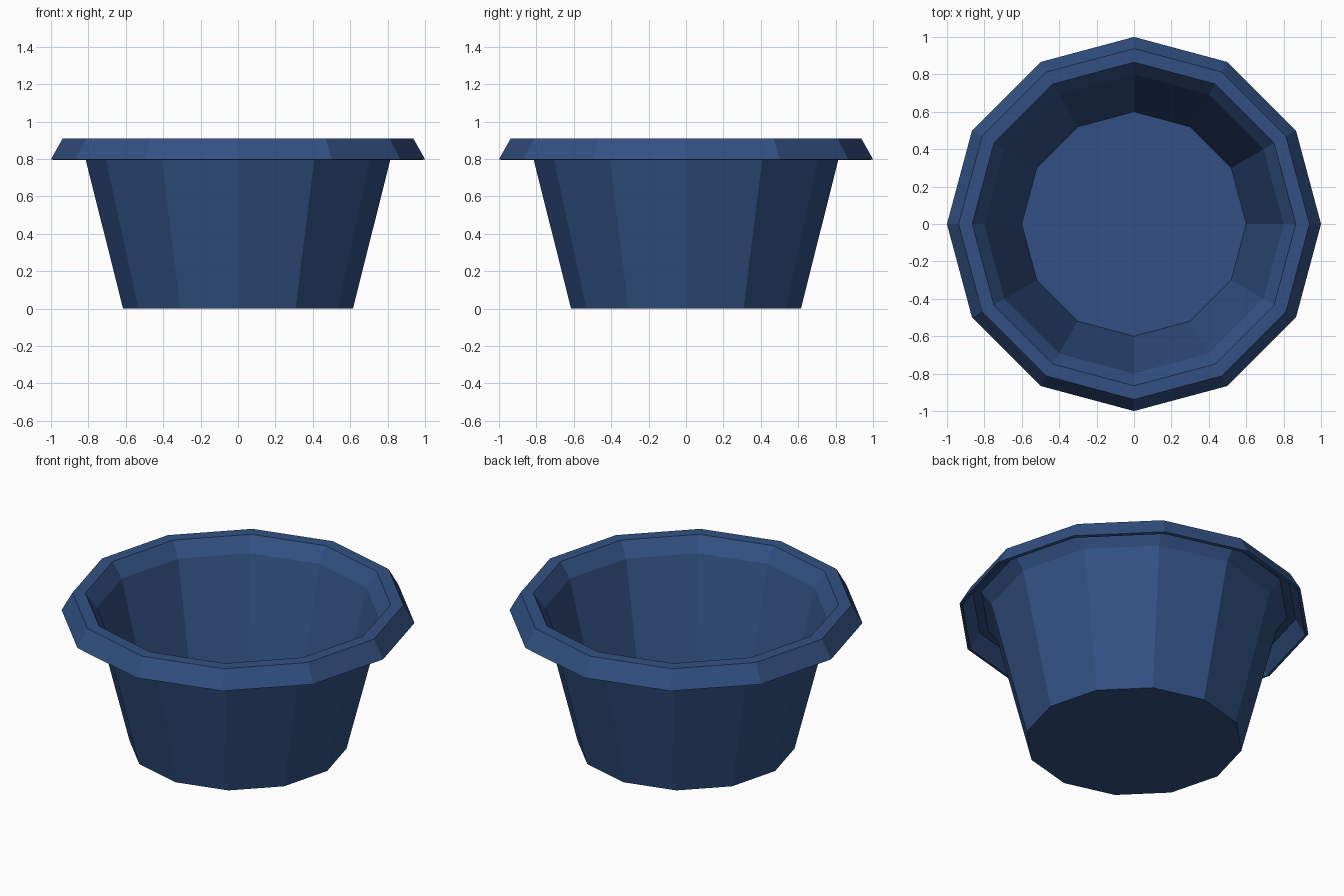
import bpy, bmesh
from math import cos, sin, tau

cube = bpy.data.objects.get("Cube")
if cube:
    bpy.data.objects.remove(cube, do_unlink=True)

SIDES = 12

# Single glaze colour
BLUE = (0.033, 0.083, 0.23, 1.0)
blue = bpy.data.materials.new("deep blue")
blue.use_nodes = True
blue.diffuse_color = BLUE
blue.node_tree.nodes["Principled BSDF"].inputs["Base Color"].default_value = BLUE


def lathe(name, profile, material):
    """Turn a (radius, height) profile, capping both of its ends with flat discs."""
    bm = bmesh.new()
    rings = [[bm.verts.new((r * cos(tau * i / SIDES), r * sin(tau * i / SIDES), z))
              for i in range(SIDES)] for r, z in profile]
    for low, high in zip(rings, rings[1:]):
        for i in range(SIDES):
            j = (i + 1) % SIDES
            bm.faces.new((low[i], low[j], high[j], high[i]))
    bm.faces.new(rings[0][::-1])
    bm.faces.new(rings[-1])
    bmesh.ops.recalc_face_normals(bm, faces=bm.faces)
    mesh = bpy.data.meshes.new(name)
    bm.to_mesh(mesh)
    bm.free()
    mesh.materials.append(material)
    obj = bpy.data.objects.new(name, mesh)
    bpy.context.collection.objects.link(obj)
    return obj


# Thin-walled bowl: outside wall, hollow folded rim, inside wall down to the floor
outside = [(0.615, 0.0), (0.818, 0.811), (0.875, 0.888)]
rim = [(0.926, 0.888), (0.982, 0.794), (1.0, 0.798), (0.938, 0.908), (0.865, 0.908)]
inside = [(0.8, 0.82), (0.6, 0.02)]
lathe("bowl", outside + rim + inside, blue)
